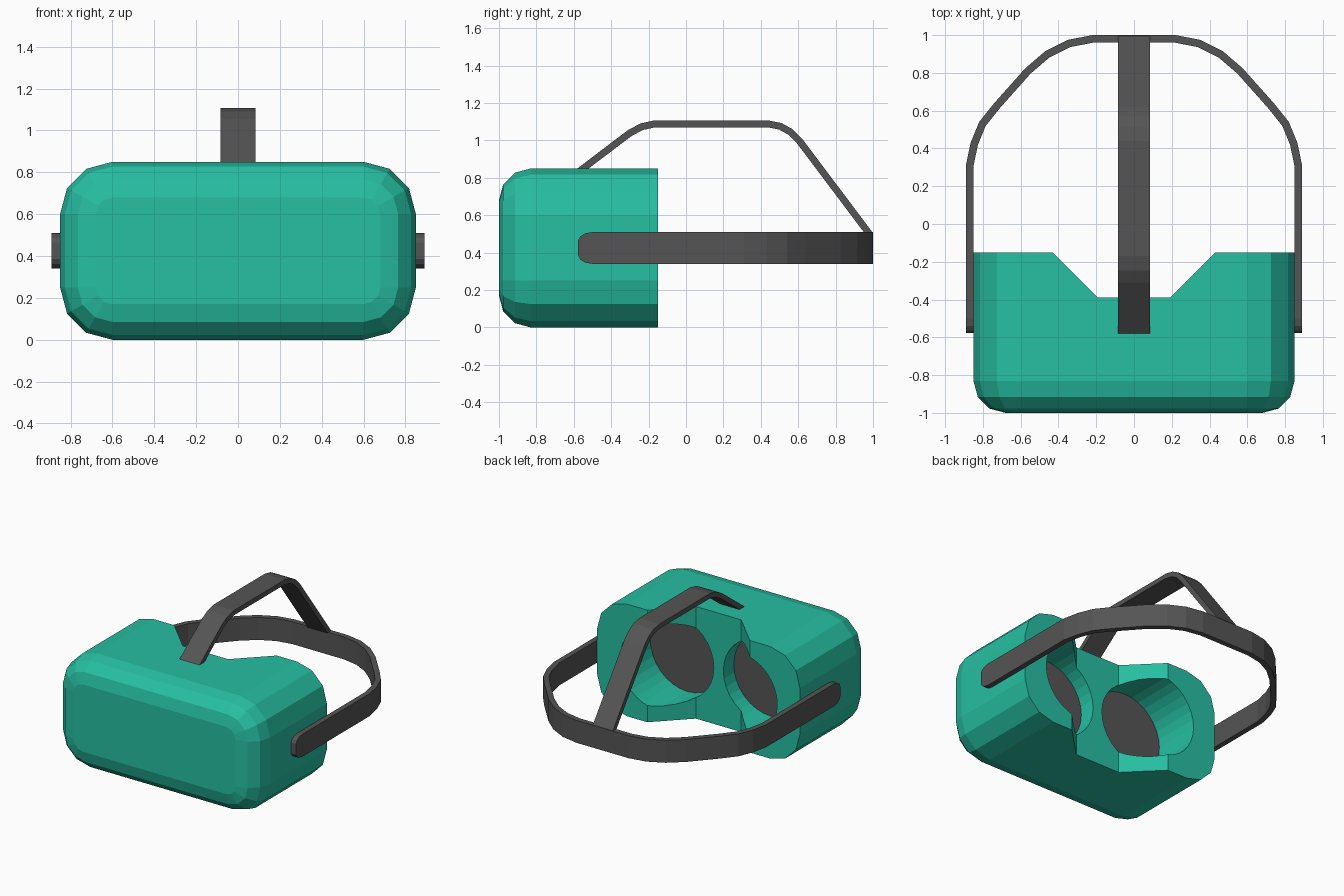
import bpy, bmesh
from math import sin, cos, pi, radians
from mathutils import Vector, Matrix

if "Cube" in bpy.data.objects:
    bpy.data.objects.remove(bpy.data.objects["Cube"])


def material(name, rgb):
    m = bpy.data.materials.new(name)
    m.diffuse_color = (*rgb, 1)
    m.use_nodes = True
    m.node_tree.nodes["Principled BSDF"].inputs["Base Color"].default_value = m.diffuse_color
    return m


TEAL = material("teal", (0.02, 0.52, 0.36))
DARK = material("dark_grey", (0.09, 0.09, 0.09))


def finish(name, bm, mat=None):
    bmesh.ops.recalc_face_normals(bm, faces=bm.faces[:])
    me = bpy.data.meshes.new(name)
    bm.to_mesh(me)
    bm.free()
    if mat:
        me.materials.append(mat)
    ob = bpy.data.objects.new(name, me)
    bpy.context.collection.objects.link(ob)
    return ob


def loft(name, sections, mat=None):
    """Skin a list of equal-length closed sections and cap both ends."""
    bm = bmesh.new()
    rings = [[bm.verts.new(p) for p in s] for s in sections]
    n = len(rings[0])
    for a, b in zip(rings, rings[1:]):
        for i in range(n):
            j = (i + 1) % n
            bm.faces.new((a[i], a[j], b[j], b[i]))
    bm.faces.new(rings[0])
    bm.faces.new(rings[-1])
    return finish(name, bm, mat)


def rounded_section(y, inset):
    """Rounded rectangle in xz with three segments per corner."""
    r = 0.25 - inset
    pts = []
    for q, (sx, sz) in enumerate(((1, 1), (-1, 1), (-1, -1), (1, -1))):
        for k in range(4):
            a = radians(90 * q + 30 * k)
            pts.append((sx * 0.6 + r * cos(a), y, 0.425 + sz * 0.175 + r * sin(a)))
    return pts


def y_cylinder(name, x, z, r, y0, y1, mat=None):
    bm = bmesh.new()
    mtx = Matrix.Translation((x, (y0 + y1) / 2, z)) @ Matrix.Rotation(pi / 2, 4, 'X')
    bmesh.ops.create_cone(bm, cap_ends=True, segments=32, radius1=r, radius2=r,
                          depth=y1 - y0, matrix=mtx)
    return finish(name, bm, mat)


def strap(name, path, halves, t, place, ends=None):
    """Flat band: 2D path, half width per point, thickness t to the left."""
    pts = [Vector(p) for p in path]
    normals = []
    for a, b in zip(pts, pts[1:]):
        d = (b - a).normalized()
        normals.append(Vector((-d.y, d.x)))
    sections = []
    for i, p in enumerate(pts):
        n1, n2 = normals[max(i - 1, 0)], normals[min(i, len(normals) - 1)]
        q = p + (n1 + n2) * t / (1 + n1.dot(n2))
        if ends and i in (0, len(pts) - 1):
            q = p + Vector(ends[0 if i == 0 else 1])
        h = halves[i]
        sections.append([place(p, -h), place(p, h), place(q, h), place(q, -h)])
    return loft(name, sections, DARK)


# Headset body with rounded front edge
steps = [radians(30 * k) for k in range(4)]
body = loft("headset_body", [rounded_section(-0.15, 0)] + [
    rounded_section(-0.83 - 0.17 * sin(a), 0.17 * (1 - cos(a))) for a in steps], TEAL)

# Nose notch and eye sockets cut from the back
EYE_X, EYE_Z, EYE_R = 0.35, 0.425, 0.31
notch = [(0.58, 0), (0.19, -0.39), (-0.19, -0.39), (-0.58, 0)]
cutters = [loft("notch_cutter", [[(x, y, z) for x, y in notch] for z in (-0.2, 1.05)])]
for s in (-1, 1):
    cutters.append(y_cylinder("socket_cutter", s * EYE_X, EYE_Z, EYE_R, -0.52, 0.05))
bpy.context.view_layer.objects.active = body
for c in cutters:
    c.hide_render = True
    mod = body.modifiers.new("cut", 'BOOLEAN')
    mod.operation = 'DIFFERENCE'
    mod.solver = 'EXACT'
    mod.object = c
    bpy.ops.object.modifier_apply(modifier=mod.name)
for c in cutters:
    bpy.data.objects.remove(c)

# Lenses at the bottom of the sockets
for s, side in ((-1, "left"), (1, "right")):
    y_cylinder(side + "_lens", s * EYE_X, EYE_Z, EYE_R, -0.53, -0.515, DARK)

# Head strap wrapping round the back, with rounded ends
half = [(0.89, -0.577), (0.89, -0.565), (0.89, -0.54), (0.89, -0.50), (0.89, 0.31),
        (0.865, 0.43), (0.82, 0.54), (0.74, 0.64), (0.575, 0.825), (0.47, 0.915),
        (0.35, 0.975), (0.22, 1.0)]
widths = [0.04, 0.062, 0.078] + [0.085] * 9
strap("head_strap", half + [(-x, y) for x, y in reversed(half)],
      widths + widths[::-1], 0.04, lambda p, h: (p.x, p.y, 0.425 + h))

# Top strap arching from the body to the back of the head strap
arch = [(-0.62, 0.82), (-0.37, 1.01), (-0.31, 1.055), (-0.245, 1.09), (-0.17, 1.107),
        (0.44, 1.107), (0.51, 1.093), (0.57, 1.06), (0.62, 1.01), (1.0, 0.505)]
strap("top_strap", arch, [0.084] * len(arch), -0.037,
      lambda p, h: (h, p.x, p.y), ends=((0.06, 0), (-0.046, 0)))
